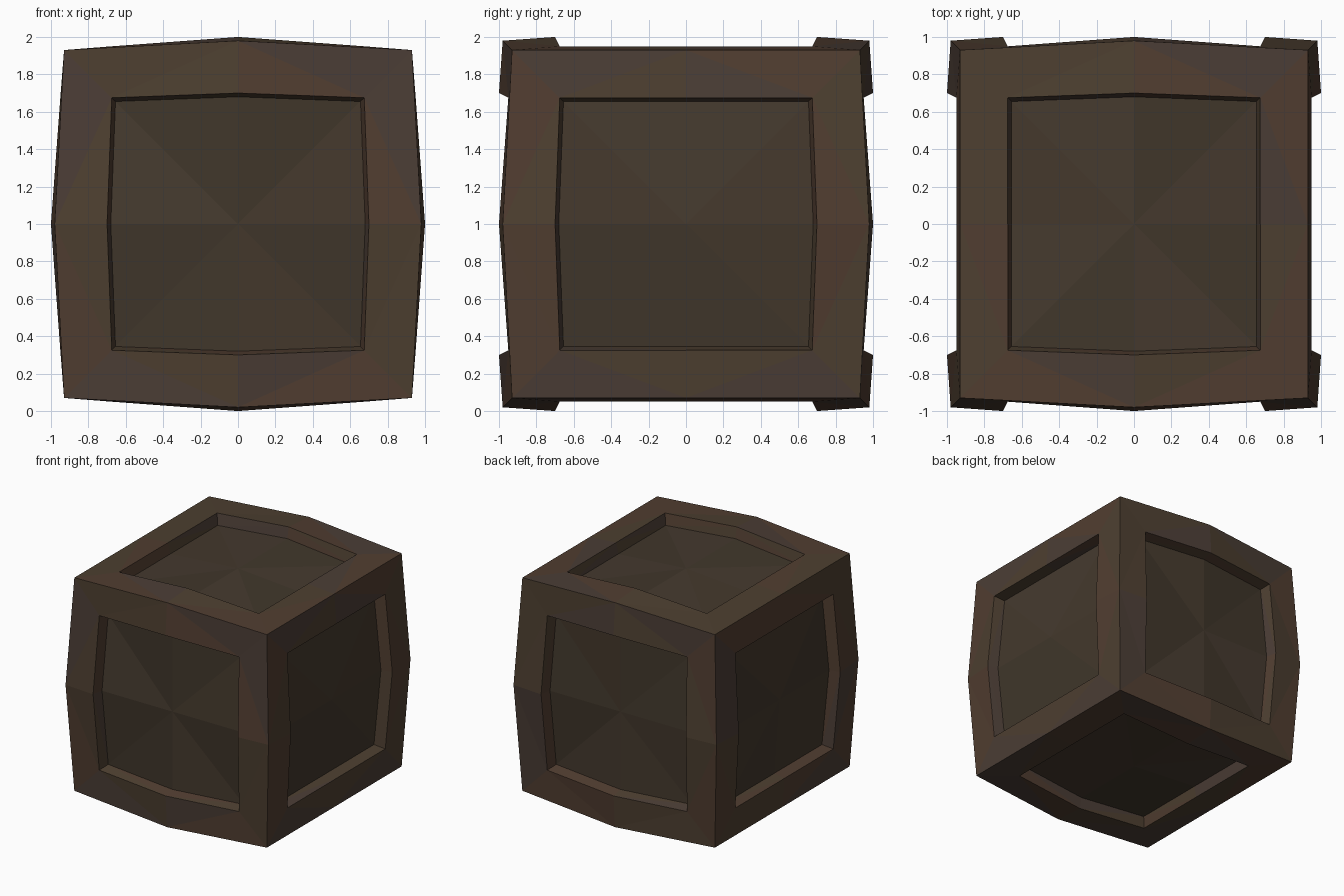
import bpy, bmesh, random
from mathutils import Vector

if "Cube" in bpy.data.objects:
    bpy.data.objects.remove(bpy.data.objects["Cube"])

random.seed(4)
BULGE = 0.05
# eight steps around the border of one crate side, counter-clockwise
STEPS = [(-1, -1), (0, -1), (1, -1), (1, 0), (1, 1), (0, 1), (-1, 1), (-1, 0)]


def point(axis, side, a, b, inplane, height, spread):
    """Point on a crate side; middles of the x and z edges swell outwards."""
    u, v = (axis + 1) % 3, (axis + 2) % 3
    s = [0, 0, 0]
    s[axis], s[u], s[v] = side, a, b
    swell = s[1] != 0 and 0 in s
    p = Vector((0, 0, 1))
    p[axis] += side * (height + (BULGE if swell else 0))
    p[u] += a * (inplane + (spread if swell else 0))
    p[v] += b * (inplane + (spread if swell else 0))
    return p


def ring(bm, axis, side, inplane, height, spread):
    steps = STEPS if side > 0 else STEPS[::-1]
    return [bm.verts.new(point(axis, side, a, b, inplane, height, spread))
            for a, b in steps]


def finish(bm, name, colours):
    bmesh.ops.remove_doubles(bm, verts=bm.verts, dist=0.001)
    bmesh.ops.triangulate(bm, faces=bm.faces)
    mesh = bpy.data.meshes.new(name)
    for i, c in enumerate(colours):
        mat = bpy.data.materials.new(f"{name}_wood_{i}")
        mat.diffuse_color = (*c, 1)
        mat.use_nodes = True
        mat.node_tree.nodes["Principled BSDF"].inputs["Base Color"].default_value = mat.diffuse_color
        mesh.materials.append(mat)
    for f in bm.faces:
        f.material_index = random.randrange(len(colours))
    bm.to_mesh(mesh)
    bm.free()
    bpy.context.collection.objects.link(bpy.data.objects.new(name, mesh))


SIDES = [(axis, side) for axis in range(3) for side in (-1, 1)]

# frame: broad border on each side plus the walls of the recess
bm = bmesh.new()
for axis, side in SIDES:
    rings = [ring(bm, axis, side, 0.93, 0.93, 0.05),
             ring(bm, axis, side, 0.675, 0.95, 0.025),
             ring(bm, axis, side, 0.655, 0.855, 0.025)]
    for outer, inner in zip(rings, rings[1:]):
        for i in range(8):
            j = (i + 1) % 8
            bm.faces.new((outer[i], outer[j], inner[j], inner[i]))
finish(bm, "crate_frame", [(0.082, 0.047, 0.030), (0.075, 0.050, 0.030), (0.070, 0.047, 0.036)])

# panels: sunken boards, four quads around a raised centre
bm = bmesh.new()
for axis, side in SIDES:
    edge = ring(bm, axis, side, 0.655, 0.855, 0.025)
    p = Vector((0, 0, 1))
    p[axis] += side * (0.855 + BULGE)
    centre = bm.verts.new(p)
    first = 0 if side > 0 else 1
    corners = [i for i in range(8) if STEPS[i if side > 0 else 7 - i].count(0) == 0]
    for i in corners:
        bm.faces.new((edge[i - 1], edge[i], edge[(i + 1) % 8], centre))
finish(bm, "crate_panels", [(0.058, 0.040, 0.025), (0.052, 0.038, 0.024), (0.060, 0.042, 0.028)])
